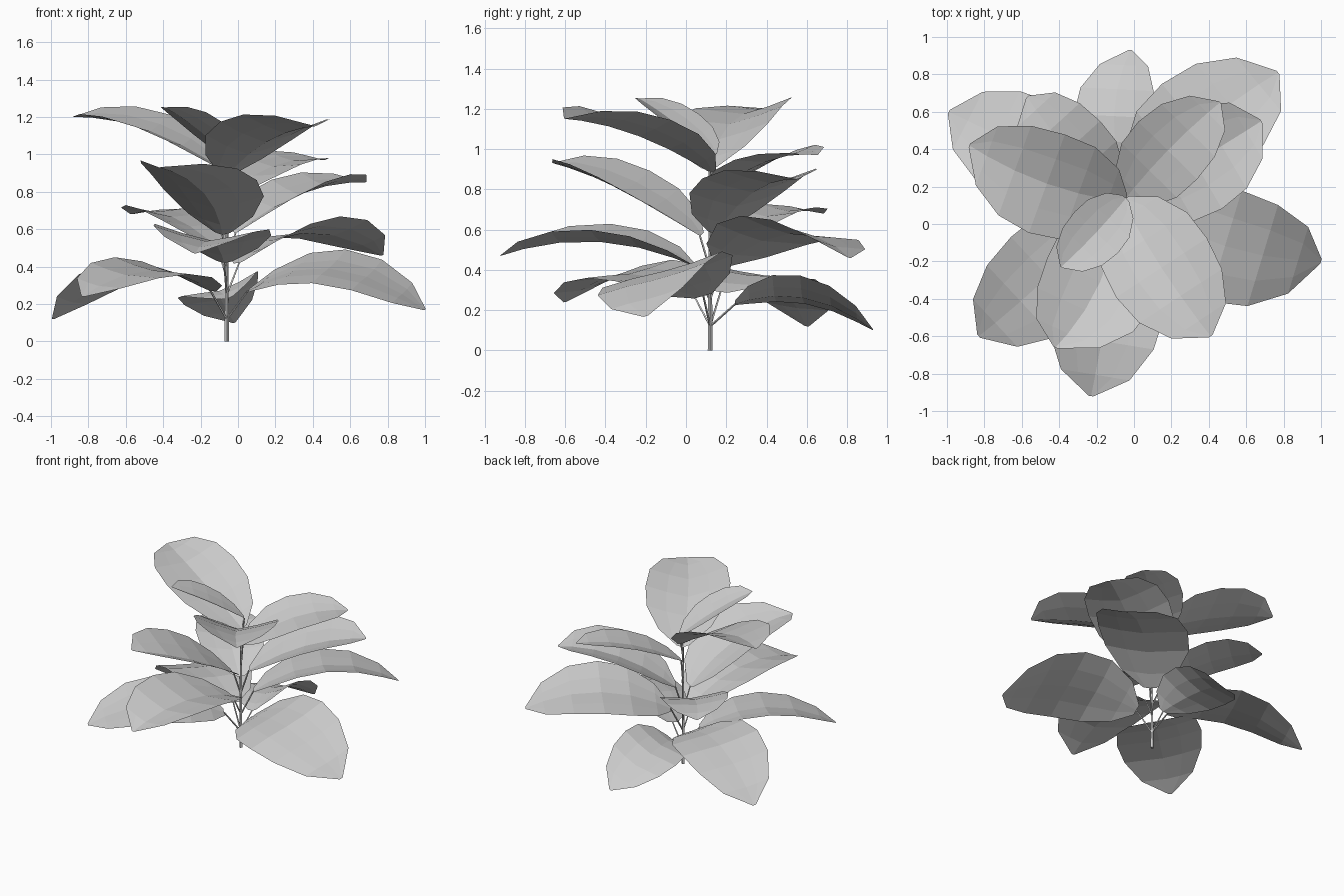
import bpy, bmesh
from mathutils import Vector

cube = bpy.data.objects.get("Cube")
if cube:
    bpy.data.objects.remove(cube)


def make_material(name, rgb):
    mat = bpy.data.materials.new(name)
    mat.use_nodes = True
    mat.diffuse_color = (*rgb, 1)
    mat.node_tree.nodes["Principled BSDF"].inputs["Base Color"].default_value = (*rgb, 1)
    return mat


PLANT = make_material("light_gray", (0.6, 0.6, 0.6))
STEM_X, STEM_Y = -0.06, 0.12


def finish(name, bm):
    mesh = bpy.data.meshes.new(name)
    bm.to_mesh(mesh)
    bm.free()
    mesh.materials.append(PLANT)
    obj = bpy.data.objects.new(name, mesh)
    bpy.context.collection.objects.link(obj)
    return obj


def tube(name, start, end, r_start, r_end, sides=4):
    """Tapered thin stalk between two points."""
    axis = end - start
    bm = bmesh.new()
    bmesh.ops.create_cone(bm, cap_ends=True, segments=sides,
                          radius1=r_start, radius2=r_end, depth=axis.length)
    obj = finish(name, bm)
    obj.rotation_mode = 'QUATERNION'
    obj.rotation_quaternion = axis.to_track_quat('Z', 'Y')
    obj.location = (start + end) / 2


# Half width of the blade along its length, from base to tip
OUTLINE = [(0, 0.15), (0.1, 0.62), (0.28, 0.94), (0.48, 1), (0.69, 0.91),
           (0.88, 0.6), (1, 0.04)]
ACROSS = (-1, -0.5, 0, 0.5, 1)


def leaf(name, tip, base_z, mid_z, half_width, left_z, right_z, bend):
    """Arched blade, bowed sideways, with separately raised edges, on a thin stalk."""
    tip = Vector(tip)
    out = Vector((tip.x - STEM_X, tip.y - STEM_Y, 0)).normalized()
    side = Vector((-out.y, out.x, 0))
    foot = Vector((STEM_X, STEM_Y, base_z)) + out * (0.17 - 0.2 * base_z)
    control_z = 2 * mid_z - (base_z + tip.z) / 2
    bm = bmesh.new()
    rows = []
    for t, w in OUTLINE:
        centre = foot.lerp(tip, t) + side * (4 * t * (1 - t) * bend)
        centre.z = (1 - t) ** 2 * base_z + 2 * t * (1 - t) * control_z + t * t * tip.z
        row = []
        for s in ACROSS:
            rise = (left_z if s > 0 else right_z) - mid_z
            p = centre + side * (s * w * half_width)
            p.z += rise * w * abs(s) ** 1.2
            row.append(bm.verts.new(p))
        rows.append(row)
    for a, b in zip(rows, rows[1:]):
        for i in range(len(ACROSS) - 1):
            bm.faces.new((a[i], b[i], b[i + 1], a[i + 1]))
    bmesh.ops.triangulate(bm, faces=bm.faces[:])
    bmesh.ops.recalc_face_normals(bm, faces=bm.faces[:])
    if sum(f.normal.z for f in bm.faces) < 0:
        bmesh.ops.reverse_faces(bm, faces=bm.faces[:])
    finish(name, bm)
    joint = Vector((STEM_X, STEM_Y, max(0.12, base_z - 0.17)))
    tube(name + "_stalk", joint, foot, 0.006, 0.005)


# Central stem
tube("stem", Vector((STEM_X, STEM_Y, 0)), Vector((STEM_X, STEM_Y, 0.85)), 0.012, 0.006)

# Leaves: tip, base height, middle height, half width, left and right edge heights, bow
leaf("low_back_leaf", (-0.02, 0.93, 0.10), 0.23, 0.26, 0.215, 0.23, 0.37, 0.07)
leaf("low_left_leaf", (1.0, -0.2, 0.17), 0.27, 0.39, 0.31, 0.49, 0.31, -0.07)
leaf("low_front_right_leaf", (-0.83, -0.6, 0.24), 0.27, 0.38, 0.29, 0.36, 0.45, 0.02)
leaf("low_back_right_leaf", (-0.99, 0.6, 0.12), 0.29, 0.37, 0.29, 0.42, 0.35, -0.01)
leaf("middle_back_left_leaf", (0.77, 0.81, 0.46), 0.42, 0.58, 0.31, 0.56, 0.67, 0.04)
leaf("middle_front_leaf", (-0.23, -0.92, 0.47), 0.42, 0.54, 0.31, 0.6, 0.63, 0.01)
leaf("middle_back_right_leaf", (-0.57, 0.68, 0.68), 0.5, 0.67, 0.23, 0.71, 0.69, 0.03)
leaf("high_left_leaf", (0.68, 0.55, 0.85), 0.58, 0.79, 0.29, 0.87, 0.86, -0.01)
leaf("high_front_leaf", (-0.42, -0.66, 0.93), 0.57, 0.8, 0.31, 0.87, 0.9, 0.07)
leaf("high_back_left_leaf", (0.46, 0.65, 0.97), 0.78, 0.94, 0.22, 1.0, 0.95, 0.02)
leaf("top_right_leaf", (-0.88, 0.42, 1.2), 0.9, 1.13, 0.28, 1.16, 1.22, 0.05)
leaf("top_front_left_leaf", (0.41, -0.6, 1.15), 0.88, 1.07, 0.29, 1.15, 1.18, -0.02)
leaf("top_small_leaf", (-0.39, -0.23, 1.25), 0.97, 1.13, 0.16, 1.18, 1.18, 0.01)
